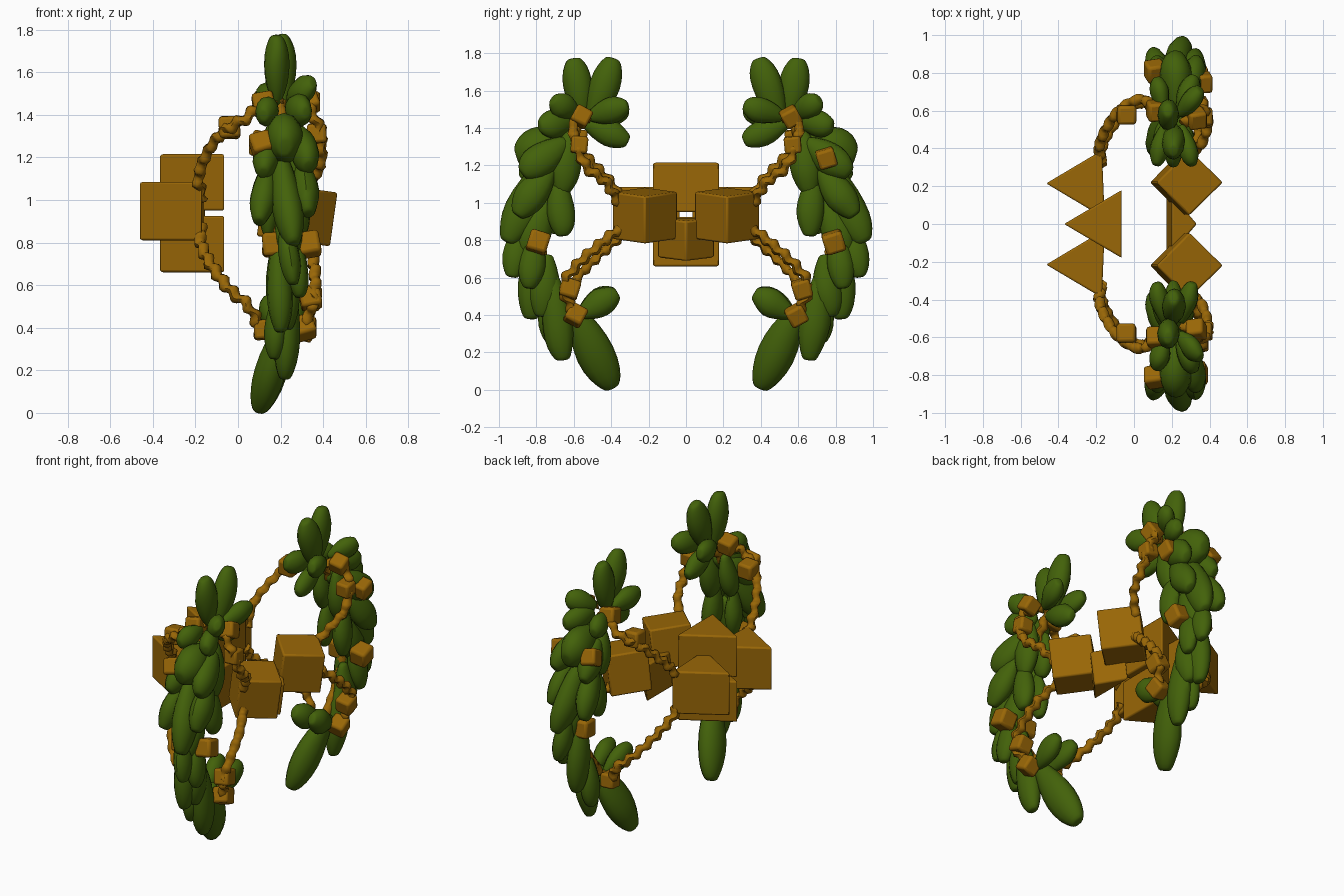
import bpy, bmesh, math, random
from mathutils import Vector, Matrix

if "Cube" in bpy.data.objects:
    bpy.data.objects.remove(bpy.data.objects["Cube"])

random.seed(4)


def material(name, rgb):
    m = bpy.data.materials.new(name)
    m.diffuse_color = (*rgb, 1)
    m.use_nodes = True
    m.node_tree.nodes["Principled BSDF"].inputs["Base Color"].default_value = m.diffuse_color
    return m


GREEN = material("leaf green", (0.056, 0.122, 0.003))
WOOD = material("amber wood", (0.32, 0.135, 0.002))


def finish(name, bm, mat, bevel=0, subdiv=0, angle=40):
    bmesh.ops.recalc_face_normals(bm, faces=bm.faces)
    me = bpy.data.meshes.new(name)
    bm.to_mesh(me)
    bm.free()
    me.materials.append(mat)
    ob = bpy.data.objects.new(name, me)
    bpy.context.collection.objects.link(ob)
    if bevel:
        mod = ob.modifiers.new("bevel", 'BEVEL')
        mod.width, mod.segments = bevel, 2
    if subdiv:
        mod = ob.modifiers.new("subdivision", 'SUBSURF')
        mod.levels = mod.render_levels = subdiv
    bpy.ops.object.select_all(action='DESELECT')
    ob.select_set(True)
    bpy.context.view_layer.objects.active = ob
    bpy.ops.object.shade_smooth_by_angle(angle=math.radians(angle))
    return ob


def loft(bm, rings):
    rows = [[bm.verts.new(p) for p in r] for r in rings]
    n = len(rows[0])
    for a, b in zip(rows, rows[1:]):
        for i in range(n):
            bm.faces.new((a[i], a[(i + 1) % n], b[(i + 1) % n], b[i]))
    bm.faces.new(rows[0])
    bm.faces.new(rows[-1][::-1])


def prism(name, outline, z0, z1, tilt=0):
    bm = bmesh.new()
    loft(bm, [[(x, y, z) for x, y in outline] for z in (z0, z1)])
    c = Vector((sum(p[0] for p in outline) / len(outline),
                sum(p[1] for p in outline) / len(outline), (z0 + z1) / 2))
    bmesh.ops.rotate(bm, verts=bm.verts, cent=c, matrix=Matrix.Rotation(tilt, 3, 'Y'))
    finish(name, bm, WOOD, bevel=0.01)


def leaf(name, a, b, width):
    # blunt, slightly flattened six-sided pod between two points
    a, b = Vector(a), Vector(b)
    d = b - a
    v = d.cross(Vector((1, 0, 0))).normalized()
    u = v.cross(d).normalized()
    prof = [(-.02, .3), (.05, .45), (.3, .86), (.62, 1.08), (.86, .84), (1.0, .5), (1.03, .34)]
    phase = random.choice((0, .5)) + random.uniform(-.1, .1)
    rings = []
    for t, r in prof:
        ring = []
        for i in range(6):
            ang = math.tau * (i + phase) / 6
            k = r * width / 2 * random.uniform(.94, 1.14)
            tt = t + random.uniform(-.04, .04) * (.1 < t < .9)
            ring.append(a + d * tt + u * (k * .8 * math.cos(ang)) + v * (k * 1.08 * math.sin(ang)))
        rings.append(ring)
    bm = bmesh.new()
    loft(bm, rings)
    finish(name, bm, GREEN, subdiv=1, angle=80)


def vine(name, pts, radius=.027):
    # stem with a stepped zigzag
    pts = [Vector(p) for p in pts]
    ext = [2 * pts[0] - pts[1]] + pts + [2 * pts[-1] - pts[-2]]
    path = []
    for i in range(1, len(ext) - 2):
        p0, p1, p2, p3 = ext[i - 1:i + 3]
        for k in range(10):
            t = k / 10
            path.append(.5 * (2 * p1 + (p2 - p0) * t + (2 * p0 - 5 * p1 + 4 * p2 - p3) * t * t
                              + (3 * p1 - p0 - 3 * p2 + p3) * t ** 3))
    path.append(pts[-1])
    rings, s = [], 0
    for i, p in enumerate(path):
        d = path[min(i + 1, len(path) - 1)] - path[max(i - 1, 0)]
        s += (p - path[i - 1]).length if i else 0
        u = d.cross(Vector((.3, -.1, 1))).normalized()
        v = d.cross(u).normalized()
        ph = s / .08 * math.tau
        c = p + v * .011 * math.sin(ph)
        r = radius * (1 + .12 * math.cos(ph))
        rings.append([c + (u * math.cos(j * math.tau / 6) + v * math.sin(j * math.tau / 6)) * r
                      for j in range(6)])
    bm = bmesh.new()
    loft(bm, rings)
    finish(name, bm, WOOD, angle=60)


def knob(name, p, size, rot):
    bm = bmesh.new()
    m = Matrix.Translation(p) @ Matrix.Rotation(rot, 4, 'X') @ Matrix.Rotation(rot * .6, 4, 'Y')
    bmesh.ops.create_cube(bm, size=size, matrix=m)
    finish(name, bm, WOOD, bevel=size * .15)


# central wedges, one above the other
wedge = [(-.37, 0), (-.065, -.18), (-.065, .18)]
prism("upper_wedge", wedge, .95, 1.215)
prism("lower_wedge", wedge, .66, .925)
prism("inner_wedge", [(.32, 0), (.185, -.155), (.185, .155)], .7, .915, math.radians(8))

# leaf rows: start xyz, tip xyz, width
UPPER = [
    (.21, .50, 1.44, .21, .39, 1.765, .18), (.18, .55, 1.45, .18, .60, 1.765, .17),
    (.24, .58, 1.47, .35, .71, 1.55, .15), (.25, .52, 1.46, .31, .315, 1.52, .15),
    (.16, .52, 1.46, .12, .315, 1.50, .15), (.20, .55, 1.44, .21, .315, 1.33, .15),
    (.24, .60, 1.44, .32, .78, 1.41, .16), (.16, .60, 1.44, .12, .77, 1.40, .15),
    (.22, .62, 1.34, .22, .90, 1.25, .25), (.28, .64, 1.33, .33, .87, 1.16, .19),
    (.16, .66, 1.30, .12, .87, 1.13, .18), (.27, .62, 1.38, .28, .66, 1.06, .18),
    (.16, .62, 1.36, .14, .67, 1.10, .15),
]
MIDDLE = [
    (.20, .74, 1.22, .26, .95, .80, .21), (.30, .72, 1.18, .33, .90, .94, .18),
    (.15, .72, 1.18, .10, .90, .90, .18), (.27, .68, 1.14, .29, .66, .83, .16),
    (.15, .70, 1.12, .14, .69, .84, .14), (.24, .74, 1.02, .24, .86, .72, .19),
    (.22, .88, .88, .26, .93, .61, .15),
]
LOWER = [
    (.26, .80, .84, .29, .84, .55, .15), (.19, .80, .84, .20, .83, .39, .18),
    (.23, .74, .72, .23, .77, .40, .18), (.24, .72, .62, .22, .66, .17, .18),
    (.19, .72, .56, .17, .72, .26, .15), (.23, .60, .44, .10, .40, .02, .22),
    (.18, .57, .40, .14, .375, .52, .16), (.26, .57, .40, .27, .37, .515, .16),
]

for s, side in ((-1, "front"), (1, "back")):
    # side wedges and tilted blocks
    prism(side + "_outer_wedge", [(-.465, s * .215), (-.17, s * .39), (-.155, s * .03)], .81, 1.085)
    prism(side + "_tilted_block", [(.10, s * .22), (.275, s * .045), (.455, s * .22), (.275, s * .395)],
          .805, 1.06, math.radians(8))

    # leaf wreath
    for group, rows in (("upper", UPPER), ("middle", MIDDLE), ("lower", LOWER)):
        for i, (x0, y0, z0, x1, y1, z1, w) in enumerate(rows):
            leaf(f"{side}_{group}_leaf_{i}", (x0, s * y0, z0), (x1, s * y1, z1), w)

    # stems linking the wedges to the wreath, and one through the leaves
    stems = {
        "outer_upper_stem": [(-.17, .34, 1.0), (-.185, .40, 1.10), (-.155, .49, 1.20), (-.08, .60, 1.31),
                             (.03, .66, 1.38), (.12, .61, 1.45), (.2, .54, 1.47)],
        "outer_lower_stem": [(-.17, .32, .88), (-.175, .38, .80), (-.13, .49, .70), (-.04, .60, .58),
                             (.05, .64, .50), (.11, .60, .40), (.18, .58, .40)],
        "inner_upper_stem": [(.29, .36, 1.0), (.36, .43, 1.11), (.39, .53, 1.19), (.38, .59, 1.32),
                             (.34, .60, 1.42), (.26, .53, 1.46)],
        "inner_lower_stem": [(.29, .36, .86), (.34, .47, .77), (.36, .58, .67), (.36, .65, .57),
                             (.34, .63, .47), (.29, .58, .39)],
        "wreath_stem": [(.2, .54, 1.46), (.2, .68, 1.25), (.2, .78, .95), (.2, .75, .65), (.2, .6, .42)],
    }
    for n, pts in stems.items():
        vine(f"{side}_{n}", [(x, s * y, z) for x, y, z in pts])

    # buds on the stems and wreath
    buds = [(-.04, .58, 1.34, .10), (.12, .60, 1.45, .10), (.11, .81, 1.26, .10), (.17, .80, .79, .11),
            (.33, .79, .79, .11), (.33, .56, 1.46, .095), (.37, .57, 1.31, .09), (.34, .62, .54, .10),
            (.31, .59, .40, .10), (.12, .60, .39, .09)]
    if s > 0:
        buds.append((.36, .75, 1.24, .10))
    for i, (x, y, z, size) in enumerate(buds):
        knob(f"{side}_bud_{i}", (x, s * y, z), size, s * (.1 + .2 * (i % 3)))
